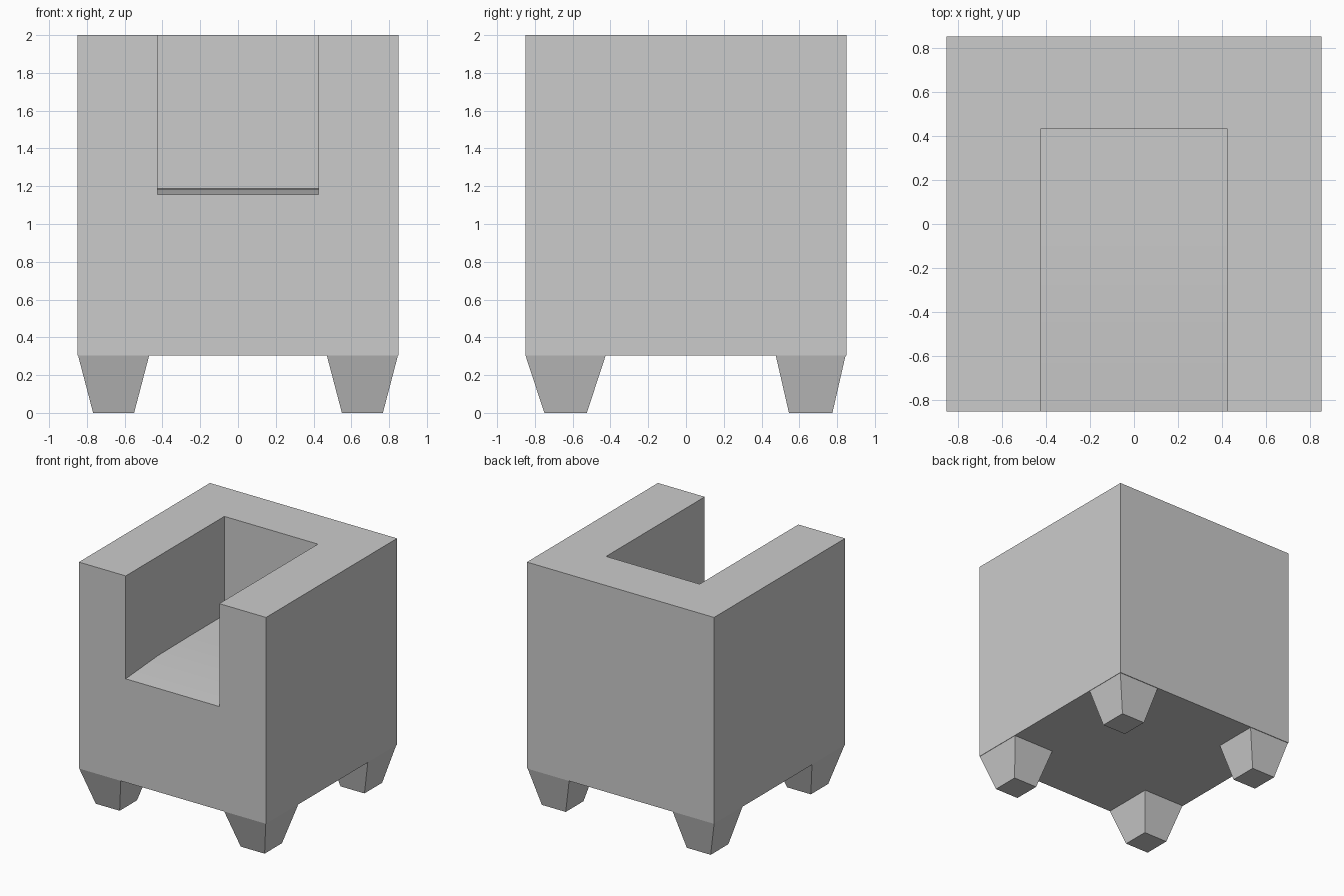
import bpy
import bmesh

if "Cube" in bpy.data.objects:
    bpy.data.objects.remove(bpy.data.objects["Cube"])


def make_object(name, bm):
    bmesh.ops.recalc_face_normals(bm, faces=bm.faces[:])
    mesh = bpy.data.meshes.new(name)
    bm.to_mesh(mesh)
    bm.free()
    obj = bpy.data.objects.new(name, mesh)
    bpy.context.collection.objects.link(obj)
    return obj


def loft(name, rings):
    """Closed solid between two matching rings of points."""
    bm = bmesh.new()
    a, b = [[bm.verts.new(p) for p in ring] for ring in rings]
    n = len(a)
    bm.faces.new(a)
    bm.faces.new(b)
    for i in range(n):
        j = (i + 1) % n
        bm.faces.new((a[i], a[j], b[j], b[i]))
    return make_object(name, bm)


def rect(x0, x1, y0, y1, z):
    return [(x0, y0, z), (x1, y0, z), (x1, y1, z), (x0, y1, z)]


H = 0.85       # half width of the body
BASE = 0.305   # underside height

# Upholstered block
body = loft("chair_body", [rect(-H, H, -H, H, BASE), rect(-H, H, -H, H, 2.0)])

# Seat recess: side profile with a front edge that dips slightly
profile = [(-1.0, 1.144), (-H, 1.155), (-0.43, 1.186), (0.0, 1.19),
           (0.43, 1.19), (0.43, 2.2), (-1.0, 2.2)]
recess = loft("seat_recess_cutter",
              [[(x, y, z) for y, z in profile] for x in (-0.425, 0.425)])
recess.hide_render = True
cut = body.modifiers.new("seat_recess", 'BOOLEAN')
cut.operation = 'DIFFERENCE'
cut.solver = 'EXACT'
cut.object = recess
bpy.context.view_layer.objects.active = body
body.select_set(True)
bpy.ops.object.modifier_apply(modifier=cut.name)
bpy.ops.object.shade_smooth_by_angle(angle=0.35)
bpy.data.objects.remove(recess)

# Tapered feet: (top y range, bottom y range) for the front and back pairs
feet = {"front": ((-0.85, -0.425), (-0.75, -0.525)),
        "back": ((0.475, 0.845), (0.545, 0.775))}
for row, (top_y, low_y) in feet.items():
    for side, s in (("left", -1), ("right", 1)):
        loft(f"{row}_{side}_foot",
             [rect(s * 0.47, s * 0.847, *top_y, BASE),
              rect(s * 0.55, s * 0.767, *low_y, 0.0)])
